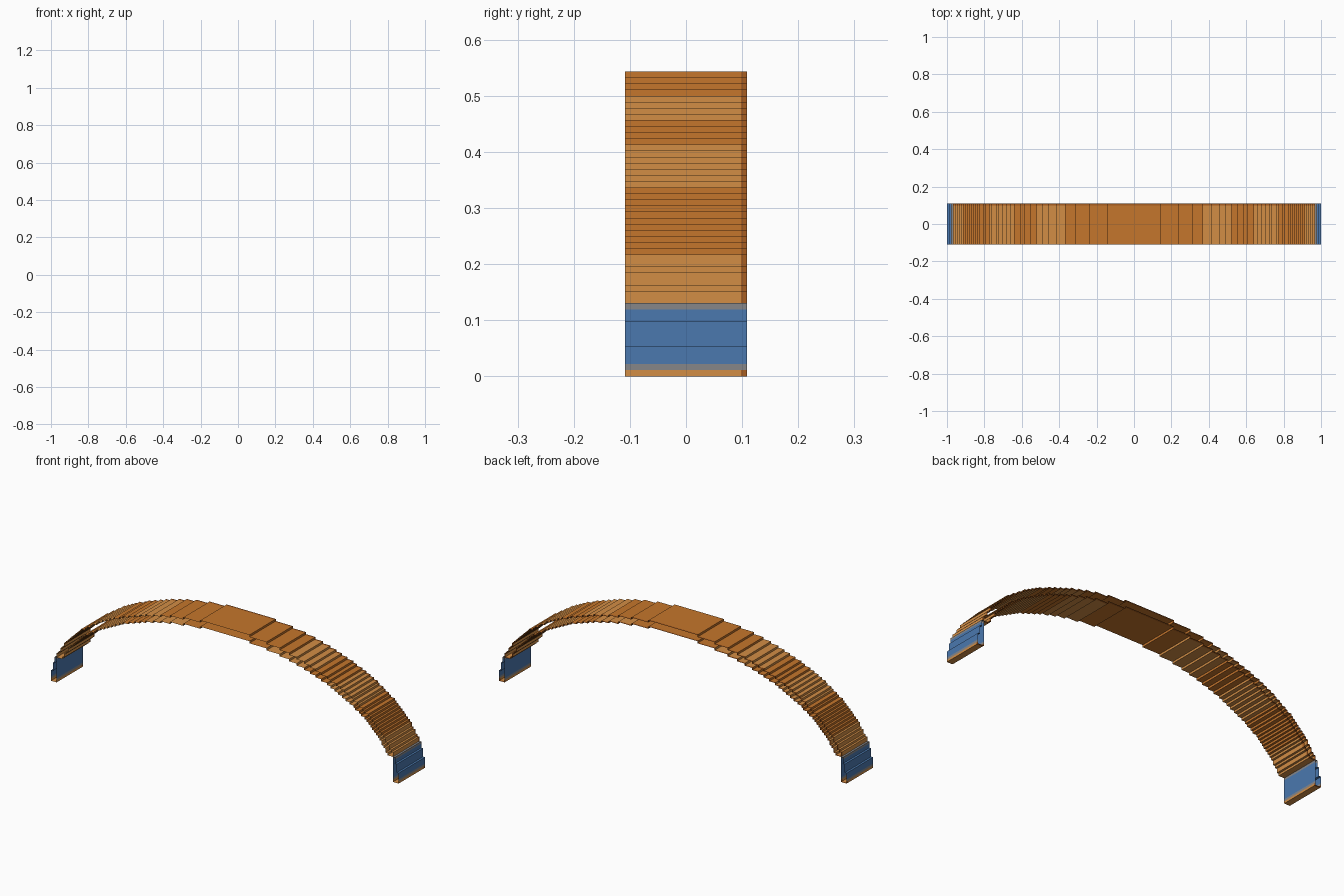
import bpy, bmesh
from math import sqrt

if "Cube" in bpy.data.objects:
    bpy.data.objects.remove(bpy.data.objects["Cube"])

U = 2 / 184            # size of one step
A, B, T = 92, 50, 3    # outer half-span, rise and wall thickness in steps
FOOT = 12              # layers in the straight-backed feet


def material(name, rgb):
    m = bpy.data.materials.new(name)
    m.diffuse_color = (*rgb, 1)
    m.use_nodes = True
    m.node_tree.nodes["Principled BSDF"].inputs["Base Color"].default_value = m.diffuse_color
    return m


MATS = [material("light_orange", (0.65, 0.27, 0.06)),
        material("orange", (0.56, 0.18, 0.025)),
        material("edge_orange", (0.39, 0.11, 0.015)),
        material("blue", (0.07, 0.19, 0.43)),
        material("grey", (0.24, 0.24, 0.25))]


def outer(k):
    return round(A * sqrt(1 - ((k + 0.5) / B) ** 2)) if k < B else 0


def inner(k):
    if k < FOOT:
        return A - T
    return round((A - T) * sqrt(1 - ((k + 0.5) / (B - T)) ** 2)) if k < B - T else 0


def colour(k):
    # colour bands by layer
    if k == 0:
        return 0
    if k in (1, FOOT - 1):
        return 4
    if k < FOOT:
        return 3
    for top, c in ((20, 0), (31, 1), (38, 0), (42, 1), (46, 0)):
        if k < top:
            return c
    return 1


# stepped profile of the right half: (start, end, layer)
segs = []
for k in range(B):
    segs.append(((outer(k), k), (outer(k), k + 1), k))
    segs.append(((outer(k), k + 1), (outer(k + 1), k + 1), k))
for k in reversed(range(B - T)):
    segs.append(((inner(k + 1), k + 1), (inner(k), k + 1), k + 1))
    segs.append(((inner(k), k + 1), (inner(k), k), k))
segs.append(((inner(0), 0), (outer(0), 0), 0))


def build(name, keep):
    """Sweep the chosen profile segments across the depth and mirror them."""
    bm = bmesh.new()
    for p, q, k in segs:
        if p == q or not keep(k):
            continue
        c = colour(k)
        strips = ((-10, 9, c), (9, 10, 2 if c < 2 else c))   # darker rear edge
        for y0, y1, mat in strips:
            corners = ((p, y0), (p, y1), (q, y1), (q, y0))
            f = bm.faces.new([bm.verts.new((a[0] * U, y * U, a[1] * U))
                              for a, y in corners])
            f.material_index = mat
    bmesh.ops.remove_doubles(bm, verts=bm.verts, dist=U * 0.01)
    me = bpy.data.meshes.new(name)
    bm.to_mesh(me)
    bm.free()
    for m in MATS:
        me.materials.append(m)
    ob = bpy.data.objects.new(name, me)
    bpy.context.collection.objects.link(ob)
    mod = ob.modifiers.new("mirror", 'MIRROR')
    mod.use_axis[0] = True
    mod.merge_threshold = U * 0.01


# arch span and the blue feet (ends are open)
build("arch_span", lambda k: k >= FOOT)
build("arch_feet", lambda k: k < FOOT)
